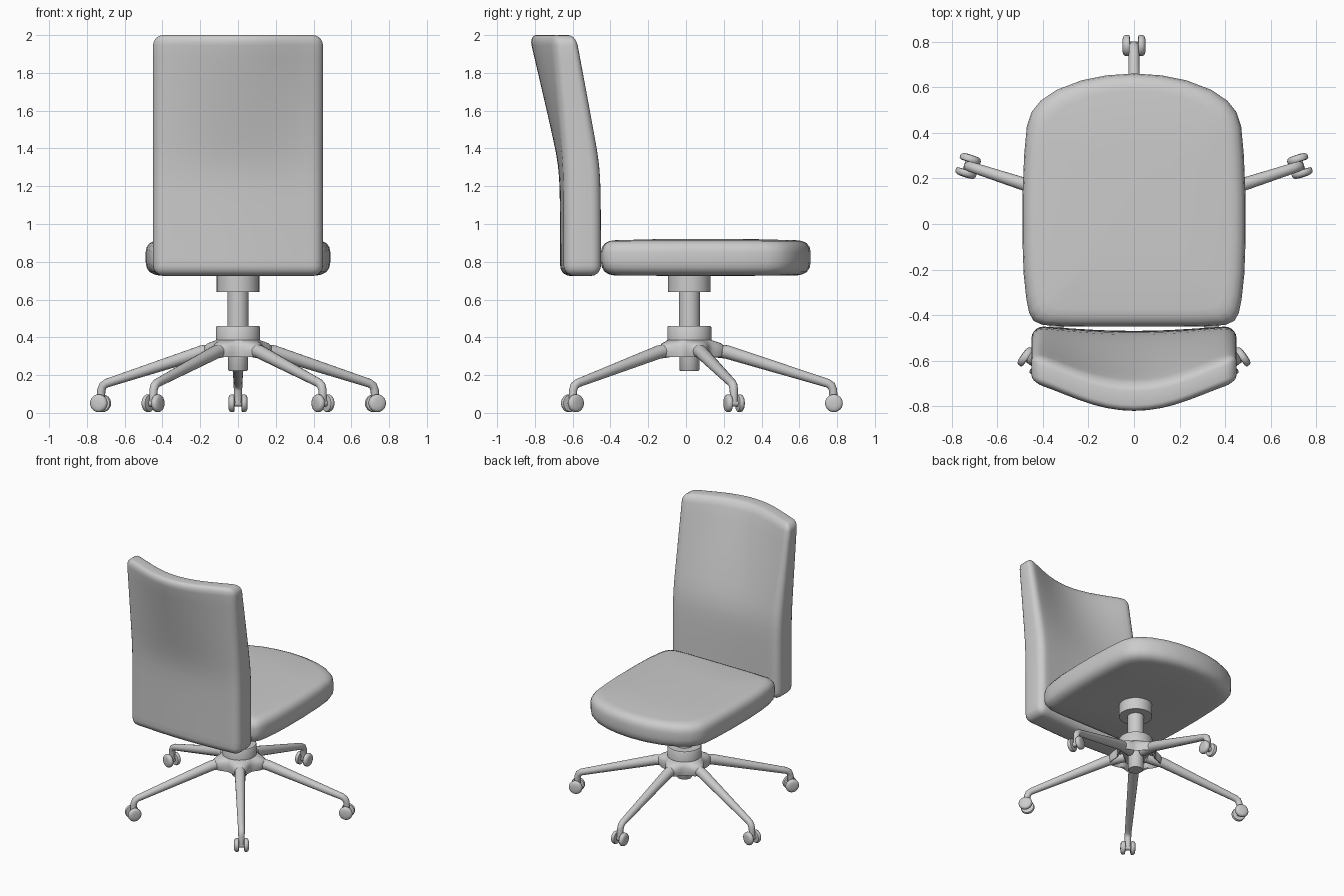
import bpy, bmesh, math
from mathutils import Matrix, Vector

if "Cube" in bpy.data.objects:
    bpy.data.objects.remove(bpy.data.objects["Cube"])

AXIS_Y = 0.018
AXIS = Matrix.Translation((0, AXIS_Y, 0))


def finish(name, bm, angle=40, matrix=Matrix()):
    bmesh.ops.recalc_face_normals(bm, faces=bm.faces)
    bm.transform(matrix)
    me = bpy.data.meshes.new(name)
    bm.to_mesh(me)
    bm.free()
    for p in me.polygons:
        p.use_smooth = True
    me.set_sharp_from_angle(angle=math.radians(angle))
    ob = bpy.data.objects.new(name, me)
    bpy.context.collection.objects.link(ob)
    return ob


def loft(name, rings, angle=40, matrix=Matrix()):
    """Skin a list of closed rings and cap both ends."""
    bm = bmesh.new()
    vs = [[bm.verts.new(p) for p in r] for r in rings]
    n = len(vs[0])
    for a, b in zip(vs, vs[1:]):
        for i in range(n):
            j = (i + 1) % n
            bm.faces.new((a[i], a[j], b[j], b[i]))
    bm.faces.new(vs[0])
    bm.faces.new(vs[-1])
    return finish(name, bm, angle, matrix)


def lathe(name, profile, matrix, seg=32, wave=None):
    """Revolve (radius, z) pairs; wave optionally changes radius with angle."""
    rings = []
    for p in profile:
        ring = []
        for i in range(seg):
            t = math.tau * i / seg
            r = p[0] + (p[2] * math.cos(5 * t) if len(p) > 2 else 0)
            ring.append((r * math.sin(t), r * math.cos(t), p[1]))
        rings.append(ring)
    return loft(name, rings, 40, matrix)


# Seat cushion: rounded outline, lofted with soft rims
half = [(0, .66), (.12, .652), (.23, .63), (.34, .588), (.41, .54), (.45, .49), (.47, .43),
        (.482, .3), (.489, .12), (.489, -.08), (.484, -.22), (.472, -.33), (.46, -.39),
        (.44, -.425), (.40, -.443), (.3, -.449), (.15, -.45), (0, -.45)]
outline = half + [(-x, y) for x, y in half[-2:0:-1]]
rims = [(.30, .726), (.075, .727), (.045, .733), (.02, .746), (.005, .77), (0, .80),
        (0, .85), (.005, .876), (.02, .898), (.045, .91), (.075, .914), (.30, .92)]
loft("seat", [[(x * (1 - d / .49), .105 + (y - .105) * (1 - d / .555), z)
               for x, y in outline] for d, z in rims], 60)

# Backrest: rounded slab, bent backwards and hollowed towards the top
bm = bmesh.new()
bmesh.ops.create_cube(bm, size=1, matrix=Matrix.Translation((0, 0, 1.3625))
                      @ Matrix.Diagonal((.90, .20, 1.275, 1)))
bmesh.ops.bevel(bm, geom=bm.edges[:], offset=.055, segments=5, profile=.5, affect='EDGES')
cuts = [(Vector((-.36 + .06 * i, 0, 0)), Vector((1, 0, 0))) for i in range(13)]
cuts += [(Vector((0, 0, .82 + .07 * i)), Vector((0, 0, 1))) for i in range(16)]
for co, no in cuts:
    bmesh.ops.bisect_plane(bm, geom=bm.verts[:] + bm.edges[:] + bm.faces[:],
                           plane_co=co, plane_no=no, dist=1e-5)
for v in bm.verts:
    d = v.co.z - 1.3
    lean = (d + math.sqrt(d * d + .01)) / 2
    sag = .02 + .15 * lean
    bulge = max(0, 1 - (v.co.x / .45) ** 2) ** 1.5
    front = -.447 - .18 * lean - sag * bulge
    back = -.665 - .235 * lean + sag * (1 - bulge)
    w = (v.co.y + .1) / .2
    v.co.y = back + (front - back) * w
finish("backrest", bm, 60)

# Central column
lathe("seat_mount", [(.113, .64), (.113, .735)], AXIS)
lathe("gas_lift", [(.056, .44), (.056, .66)], AXIS)
lathe("hub_collar", [(.117, .375), (.117, .453), (.112, .46)], AXIS)
lathe("hub_stub", [(.048, .222), (.053, .228), (.053, .36)], AXIS)

# Star hub, hollow underneath
lathe("hub", [(.05, .345), (.13, .335, .015), (.148, .30, .02), (.158, .295, .02),
              (.165, .32, .025), (.163, .35, .025), (.15, .368, .018), (.118, .385)], AXIS, 60)

# Five legs with twin-wheel casters: (reach, height, radius, tilt)
path = [(.08, .337, .037, -16), (.2, .322, .036, -16), (.69, .170, .024, -16),
        (.732, .157, .023, -22), (.752, .143, .023, -50), (.761, .12, .022, -80),
        (.763, .05, .02, -90)]
for k in range(5):
    m = AXIS @ Matrix.Rotation(math.tau * k / 5, 4, 'Z')
    rings = []
    for r, z, rad, tilt in path:
        a = math.radians(tilt)
        rings.append([(rad * math.cos(t), r - rad * math.sin(t) * math.sin(a),
                       z + rad * math.sin(t) * math.cos(a))
                      for t in (math.tau * i / 16 for i in range(16))])
    loft(f"leg_{k + 1}", rings, 40, m)
    hub = m @ Matrix.Translation((0, .765, .051)) @ Matrix.Rotation(math.pi / 2, 4, 'Y')
    lathe(f"caster_axle_{k + 1}", [(.018, -.03), (.018, .03)], hub, 16)
    for s in (-1, 1):
        lathe(f"caster_wheel_{k + 1}_{'left' if s < 0 else 'right'}",
              [(.036, s * .018), (.044, s * .02), (.047, s * .025), (.047, s * .036),
               (.043, s * .044), (.034, s * .049), (.015, s * .051)], hub, 24)
